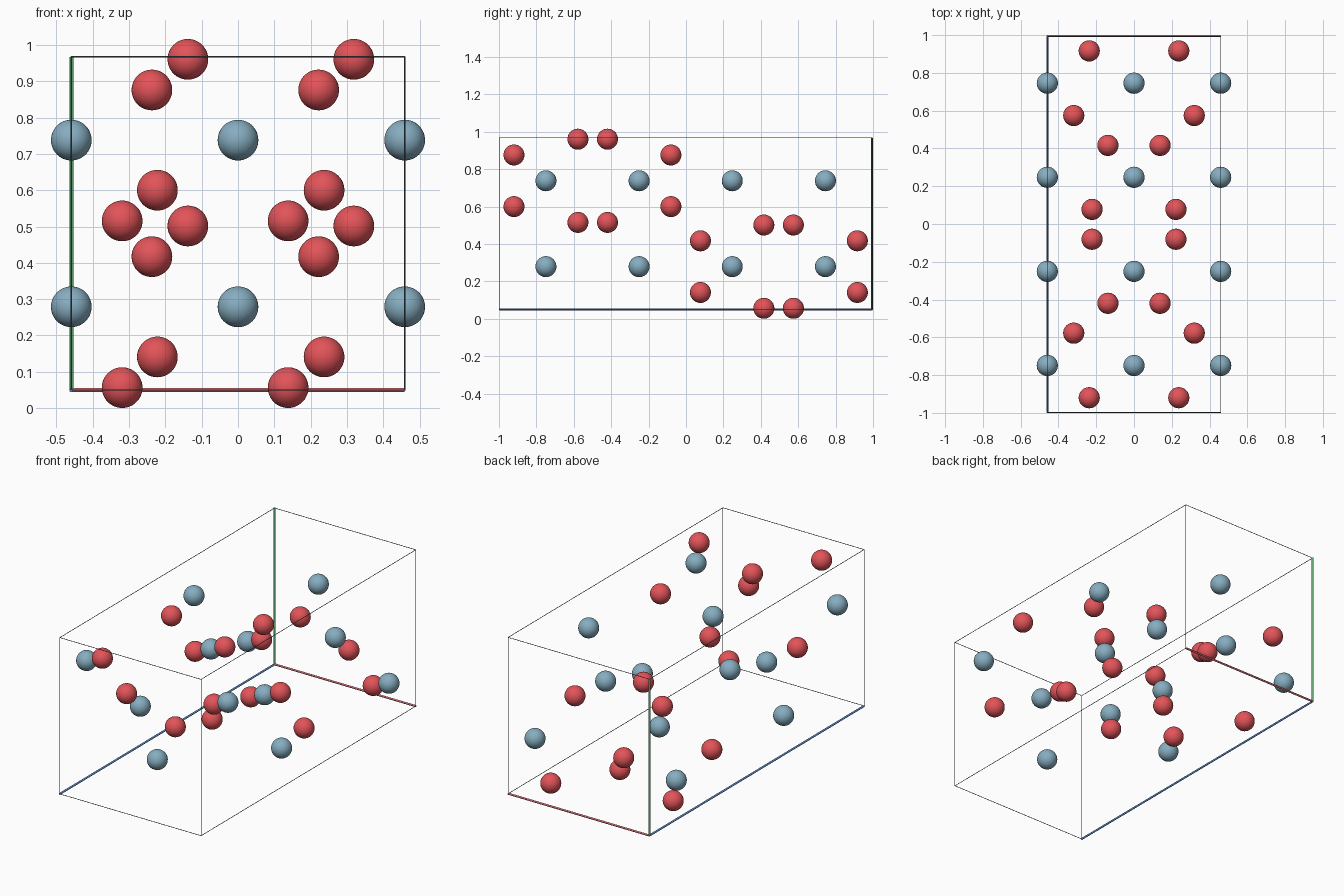
import bpy
from mathutils import Vector

if "Cube" in bpy.data.objects:
    bpy.data.objects.remove(bpy.data.objects["Cube"])

# Unit cell: square section A, length C along y; origin at back bottom left
A, C = 0.918, 1.9925
ORIGIN = Vector((-A / 2, 0.9945, 0.0495))
BALL_R, EDGE_R, AXIS_R = 0.056, 0.0016, 0.0055


def material(name, rgb):
    m = bpy.data.materials.new(name)
    m.diffuse_color = (*rgb, 1)
    m.use_nodes = True
    m.node_tree.nodes["Principled BSDF"].inputs["Base Color"].default_value = m.diffuse_color
    return m


RED = material("atom_red", (0.76, 0.088, 0.1))
BLUE = material("atom_blue_grey", (0.24, 0.42, 0.53))
GREY = material("frame_grey", (0.09, 0.11, 0.13))
AXIS_MATS = [material("axis_red", (0.8, 0.2, 0.22)),
             material("axis_blue", (0.13, 0.32, 0.68)),
             material("axis_green", (0.2, 0.65, 0.28))]


def cell(u, v, w):
    """Cell fractions (right, towards the front, up) to world position."""
    return ORIGIN + Vector((u * A, -v * C, w * A))


ball_mesh = {}


def ball(name, pos, mat):
    if mat not in ball_mesh:
        bpy.ops.mesh.primitive_uv_sphere_add(segments=40, ring_count=24, radius=BALL_R, location=pos)
        ob = bpy.context.object
        bpy.ops.object.shade_smooth()
        ob.data.materials.append(mat)
        ball_mesh[mat] = ob.data
    else:
        ob = bpy.data.objects.new(name, ball_mesh[mat])
        bpy.context.collection.objects.link(ob)
        ob.location = pos
    ob.name = name


def rod(name, p, q, r, mat):
    d = q - p
    bpy.ops.mesh.primitive_cylinder_add(vertices=12, radius=r, depth=d.length, location=(p + q) / 2,
                                        rotation=d.to_track_quat('Z', 'Y').to_euler())
    ob = bpy.context.object
    bpy.ops.object.shade_smooth_by_angle()
    ob.name = name
    ob.data.materials.append(mat)


# Cell frame: three coloured axes from the origin corner, nine thin edges
for k in range(3):
    for s in (0, 1):
        for t in (0, 1):
            a = [s, t]
            a.insert(k, 0)
            b = [s, t]
            b.insert(k, 1)
            axis = s == t == 0
            rod(("axis_rod" if axis else "frame_edge"), cell(*a), cell(*b),
                AXIS_R if axis else EDGE_R, AXIS_MATS[k] if axis else GREY)

# Blue-grey atoms: three columns by four layers, alternating height
for i in range(3):
    for j in range(4):
        w = 0.25 if (i + j) % 2 == 0 else 0.75
        ball("blue_atom", cell(i / 2, (j + 0.5) / 4, w), BLUE)

# Red atoms: (x, y, height from the cell centre) of the front upper half;
# the back lower half is its inversion through the cell centre
CENTRE = cell(0.5, 0.5, 0.5)
H, E = A / 2, 0.007
upper = [(-0.237, -0.918, H - 0.0915), (0.222, -0.079, H - 0.0915),
         (-0.138, -0.418, H - E), (0.319, -0.576, H - E),
         (-0.222, -0.079, 0.0915), (0.237, -0.918, 0.0915),
         (-0.319, -0.576, E), (0.138, -0.418, E)]
for offset in upper:
    ball("red_atom", CENTRE + Vector(offset), RED)
    ball("red_atom", CENTRE - Vector(offset), RED)
